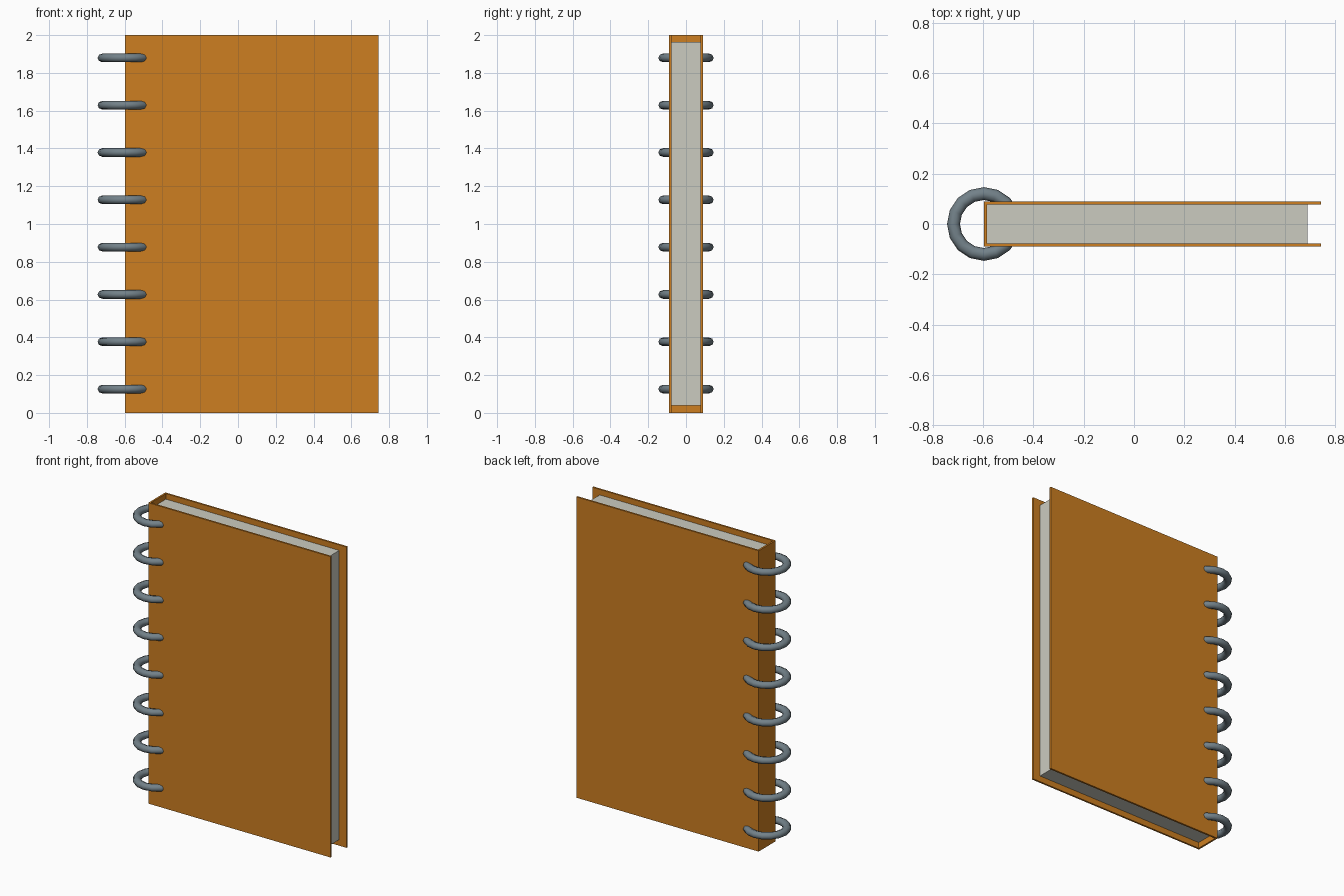
import bpy, math

if "Cube" in bpy.data.objects:
    bpy.data.objects.remove(bpy.data.objects["Cube"])


def material(name, rgb):
    m = bpy.data.materials.new(name)
    m.diffuse_color = (*rgb, 1)
    m.use_nodes = True
    m.node_tree.nodes["Principled BSDF"].inputs["Base Color"].default_value = m.diffuse_color
    return m


orange = material("orange_cover", (0.61, 0.21, 0.015))
paper = material("paper", (0.60, 0.60, 0.53))
steel = material("steel_grey", (0.17, 0.22, 0.25))


def box(name, lo, hi, mat):
    bpy.ops.mesh.primitive_cube_add(size=1, location=[(a + b) / 2 for a, b in zip(lo, hi)])
    ob = bpy.context.object
    ob.name = name
    ob.scale = [b - a for a, b in zip(lo, hi)]
    bpy.ops.object.transform_apply(location=False, rotation=False, scale=True)
    ob.data.materials.append(mat)
    return ob


LEFT, RIGHT, HALF, T = -0.597, 0.743, 0.09, 0.012

# Cover: two boards and the spine
box("front_cover", (LEFT, -HALF, 0), (RIGHT, -HALF + T, 2), orange)
box("back_cover", (LEFT, HALF - T, 0), (RIGHT, HALF, 2), orange)
box("spine", (LEFT, -HALF + T, 0), (LEFT + T, HALF - T, 2), orange)

# Page block, set in from the open edges
box("pages", (LEFT + T, -HALF + T, 0.04), (0.69, HALF - T, 1.963), paper)

# Binding rings
for i in range(8):
    bpy.ops.mesh.primitive_torus_add(
        location=(LEFT, 0, 0.126 + 0.2505 * i), major_radius=0.121, minor_radius=0.0255,
        major_segments=16, minor_segments=8)
    ring = bpy.context.object
    ring.name = f"binding_ring_{i + 1}"
    ring.scale.z = 0.9
    bpy.ops.object.transform_apply(location=False, rotation=False, scale=True)
    ring.data.materials.append(steel)
    bpy.ops.object.shade_smooth_by_angle(angle=math.radians(60))
